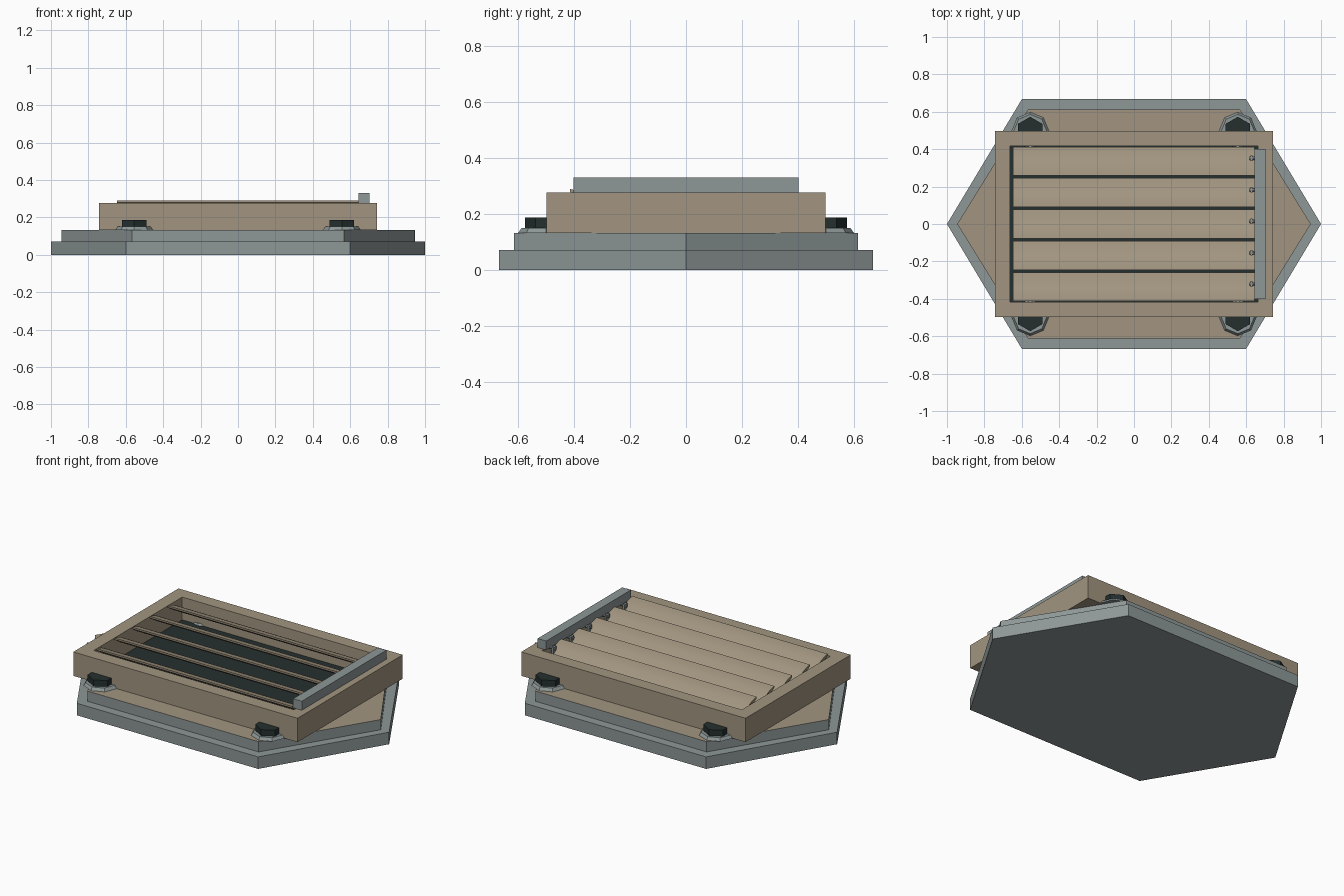
import bpy, bmesh, math
from mathutils import Vector

cube = bpy.data.objects.get("Cube")
if cube:
    bpy.data.objects.remove(cube, do_unlink=True)


def material(name, rgb):
    m = bpy.data.materials.new(name)
    m.use_nodes = True
    m.diffuse_color = (*rgb, 1)
    m.node_tree.nodes["Principled BSDF"].inputs["Base Color"].default_value = (*rgb, 1)
    return m


STEEL = material("steel grey", (0.27, 0.31, 0.31))
TAN = material("tan paint", (0.36, 0.30, 0.215))
DARK = material("dark iron", (0.018, 0.028, 0.028))


def finish(name, bm, *mats):
    bmesh.ops.recalc_face_normals(bm, faces=bm.faces[:])
    me = bpy.data.meshes.new(name)
    bm.to_mesh(me)
    bm.free()
    ob = bpy.data.objects.new(name, me)
    bpy.context.collection.objects.link(ob)
    for m in mats:
        me.materials.append(m)
    return ob


def prism(name, points, direction, *mats):
    """Extrude a flat outline of 3D points along a direction."""
    bm = bmesh.new()
    face = bm.faces.new([bm.verts.new(p) for p in points])
    ext = bmesh.ops.extrude_face_region(bm, geom=[face])
    moved = [v for v in ext["geom"] if isinstance(v, bmesh.types.BMVert)]
    bmesh.ops.translate(bm, verts=moved, vec=Vector(direction))
    return finish(name, bm, *mats)


def box(name, x0, x1, y0, y1, z0, z1, mat):
    outline = [(x0, y0, z0), (x1, y0, z0), (x1, y1, z0), (x0, y1, z0)]
    return prism(name, outline, (0, 0, z1 - z0), mat)


def hex_plate(name, tip, shoulder, depth, z0, z1, *mats):
    pts = [(tip, 0, z0), (shoulder, depth, z0), (-shoulder, depth, z0),
           (-tip, 0, z0), (-shoulder, -depth, z0), (shoulder, -depth, z0)]
    return prism(name, pts, (0, 0, z1 - z0), *mats)


def cone(name, sides, r0, r1, x, y, z0, z1, turn, mat):
    bm = bmesh.new()
    bmesh.ops.create_cone(bm, cap_ends=True, segments=sides, radius1=r0,
                          radius2=r1, depth=z1 - z0)
    ob = finish(name, bm, mat)
    ob.location = (x, y, (z0 + z1) / 2)
    ob.rotation_euler.z = turn
    return ob


# Stepped six-sided base; the upper step has a painted top
hex_plate("base_plate", 1.0, 0.6, 0.667, 0, 0.072, STEEL)
step = hex_plate("upper_plate", 0.945, 0.566, 0.613, 0.072, 0.133, STEEL, TAN)
for p in step.data.polygons:
    if p.normal.z > 0.9:
        p.material_index = 1

# Hollow rectangular frame
IN_X, IN_Y = 0.662, 0.418
bm = bmesh.new()
rings = []
for z in (0.133, 0.276):
    for hx, hy in ((0.742, 0.497), (IN_X, IN_Y)):
        rings.append([bm.verts.new((sx * hx, sy * hy, z))
                      for sx, sy in ((-1, -1), (1, -1), (1, 1), (-1, 1))])
lo_out, lo_in, hi_out, hi_in = rings
for a, b in ((lo_out, hi_out), (hi_out, hi_in), (hi_in, lo_in), (lo_in, lo_out)):
    for i in range(4):
        j = (i + 1) % 4
        bm.faces.new((a[i], a[j], b[j], b[i]))
finish("vent_frame", bm, TAN)

# Dark floor inside the frame
box("vent_floor", -IN_X, IN_X, -IN_Y, IN_Y, 0.133, 0.14, DARK)

# Bowed, tilted louvre slats with their crank pins
PITCH, HALF, STEPS = 0.168, 0.077, 10
for n in range(5):
    yc = (n - 2) * PITCH
    top, under = [], []
    for i in range(STEPS + 1):
        t = i / STEPS
        y = yc - HALF + 2 * HALF * t
        z = 0.289 - 0.09 * t
        bow = math.sin(math.pi * t)
        top.append((-0.648, y, z + 0.018 * bow))
        under.append((-0.648, y, z - 0.01 - 0.004 * bow))
    slat = prism(f"louvre_slat_{n + 1}", top + under[::-1], (1.293, 0, 0), TAN)
    bpy.ops.object.select_all(action="DESELECT")
    bpy.context.view_layer.objects.active = slat
    slat.select_set(True)
    bpy.ops.object.shade_smooth_by_angle(angle=math.radians(35))
    pin = cone(f"crank_pin_{n + 1}", 8, 0.009, 0.009, 0.642, yc + 0.015, 0.247, 0.297, 0, STEEL)
    pin.rotation_euler.y = math.pi / 2
    box(f"crank_arm_{n + 1}", 0.622, 0.634, yc, yc + 0.03, 0.24, 0.283, STEEL)

# Linkage bar along the right-hand end
box("linkage_bar", 0.645, 0.702, -0.4, 0.4, 0.276, 0.33, STEEL)

# Corner bolts on washers
for sx, side in ((-1, "right"), (1, "left")):
    for sy, end in ((-1, "front"), (1, "back")):
        x, y = sx * 0.555, sy * 0.498
        cone(f"washer_{end}_{side}", 8, 0.1, 0.088, x, y, 0.133, 0.15, 0, STEEL)
        cone(f"bolt_{end}_{side}", 6, 0.075, 0.075, x, y, 0.15, 0.187, 0, DARK)
